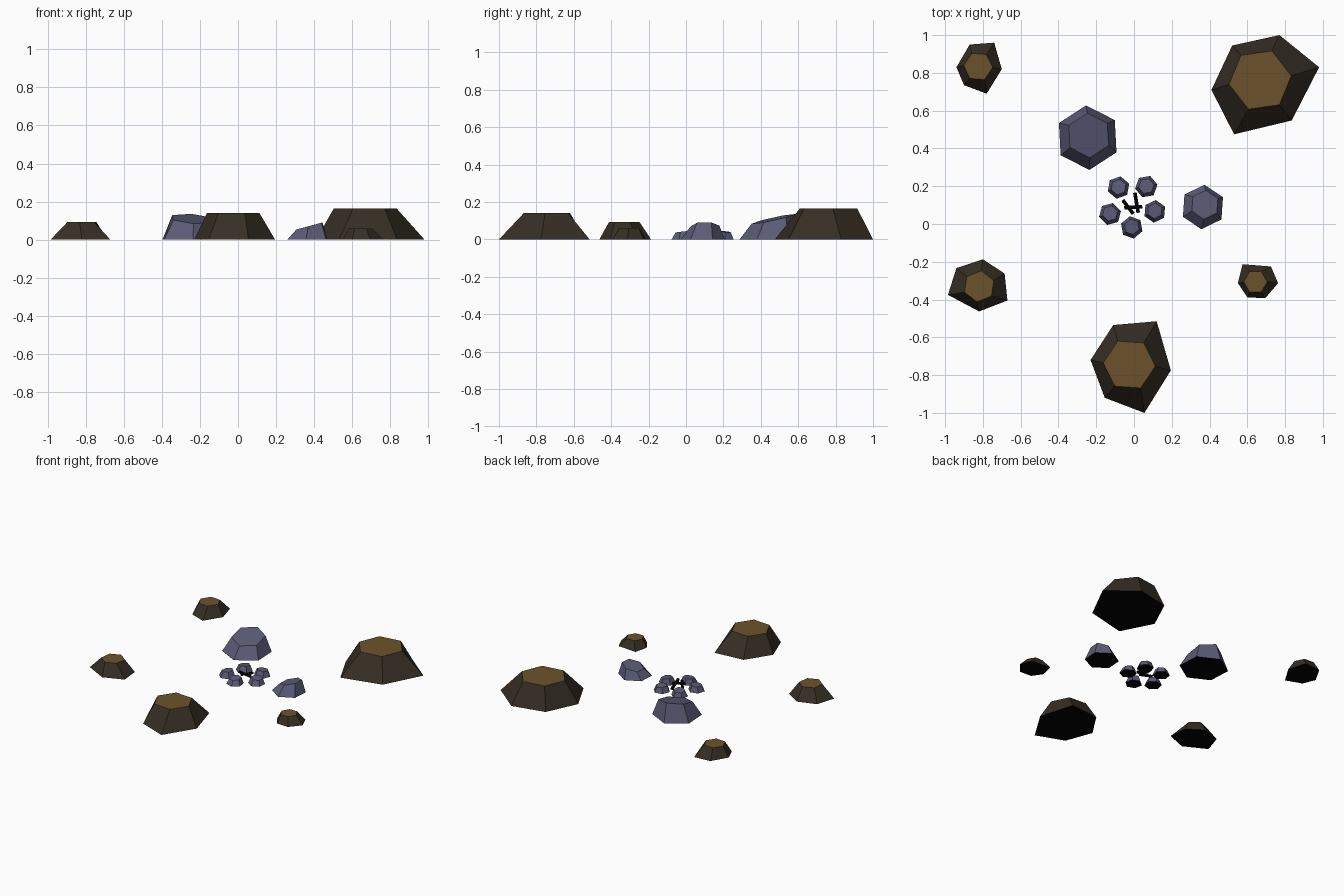
import bpy, math
from mathutils import Vector

if "Cube" in bpy.data.objects:
    bpy.data.objects.remove(bpy.data.objects["Cube"])


def material(name, rgb):
    m = bpy.data.materials.new(name)
    m.diffuse_color = (*rgb, 1)
    m.use_nodes = True
    m.node_tree.nodes["Principled BSDF"].inputs["Base Color"].default_value = m.diffuse_color
    return m


EARTH = material("dark earth", (0.037, 0.028, 0.018))
TAN = material("tan soil", (0.145, 0.086, 0.025))
STONE = material("slate stone", (0.105, 0.105, 0.185))
BLACK = material("charred black", (0.001, 0.001, 0.001))


def hexagon(cx, cy, r, phase):
    """Six clockwise corners starting at the phase angle in degrees."""
    return [(cx + r * math.cos(math.radians(phase - 60 * i)),
             cy + r * math.sin(math.radians(phase - 60 * i))) for i in range(6)]


def frustum(name, base, top, side, cap):
    """Solid six-sided block with a black underside."""
    verts = [(x, y, 0) for x, y in base] + top
    faces = [tuple(range(6)), tuple(range(11, 5, -1))]
    faces += [(i, i + 6, (i + 1) % 6 + 6, (i + 1) % 6) for i in range(6)]
    me = bpy.data.meshes.new(name)
    me.from_pydata(verts, [], faces)
    for m in (side, BLACK, cap):
        me.materials.append(m)
    me.polygons[0].material_index = 1
    me.polygons[1].material_index = 2
    ob = bpy.data.objects.new(name, me)
    bpy.context.collection.objects.link(ob)
    return ob


def mound(name, base, cx, cy, r, phase, h):
    top = [(x, y, h) for x, y in hexagon(cx, cy, r, phase)]
    frustum(name, base, top, EARTH, TAN)


def rock(name, cx, cy, r, phase, h, slope, shift=(0, 0), ratio=0.69):
    """Stone with a sloping top; slope is the height gradient in x and y."""
    tx, ty = cx + shift[0], cy + shift[1]
    top = [(x, y, h + slope[0] * (x - tx) + slope[1] * (y - ty))
           for x, y in hexagon(tx, ty, r * ratio, phase)]
    frustum(name, hexagon(cx, cy, r, phase), top, STONE, STONE)


def stick(name, a, b, r=0.011):
    a, b = Vector(a), Vector(b)
    bpy.ops.mesh.primitive_cylinder_add(vertices=6, radius=r, depth=(b - a).length,
                                        location=(a + b) / 2)
    ob = bpy.context.object
    ob.name = name
    ob.rotation_euler = (b - a).to_track_quat('Z', 'Y').to_euler()
    ob.data.materials.append(BLACK)


# Earth mounds around the camp
mound("mound_back_right",
      [(.77, 1), (.98, .83), (.835, .548), (.53, .475), (.41, .71), (.52, .945)],
      .668, .762, .166, 68, .165)
mound("mound_front",
      [(-.11, -.535), (.12, -.515), (.195, -.775), (.055, -1), (-.155, -.92), (-.23, -.72)],
      -.025, -.744, .138, 116, .14)
mound("mound_left",
      [(-.80, -.187), (-.685, -.262), (-.67, -.405), (-.82, -.463), (-.985, -.375), (-.94, -.233)],
      -.82, -.33, .083, 82, .092)
mound("mound_back_left",
      [(-.87, .95), (-.74, .96), (-.70, .82), (-.78, .69), (-.90, .735), (-.94, .83)],
      -.825, .834, .077, 116, .08)
mound("mound_right",
      [(.575, -.213), (.725, -.225), (.763, -.313), (.695, -.393), (.60, -.388), (.55, -.313)],
      .643, -.306, .062, 120, .06)

# Two seat stones
rock("seat_stone_back", -.245, .457, .171, 93, .11, (-.07, .217), (.005, .012))
rock("seat_stone_right", .365, .09, .118, 86, .072, (.27, 0), (.01, .012), .65)

# Ring of small stones, tops rising slightly toward the fire
ring = [(-.082, .193, 80), (.065, .198, 70), (.110, .067, 85), (-.012, -.018, 40), (-.127, .053, 75)]
for i, (x, y, phase) in enumerate(ring):
    d = Vector((-x, .1 - y)).normalized() * .12
    rock(f"fire_ring_stone_{i + 1}", x, y, .060, phase, .042, d, (0, .003))

# Charred sticks crossing in the fire
stick("fire_stick_1", (-.058, .125, .014), (-.005, .055, .040))
stick("fire_stick_2", (-.050, .085, .040), (.042, .092, .024))
stick("fire_stick_3", (.005, .163, .014), (.022, .062, .046))
